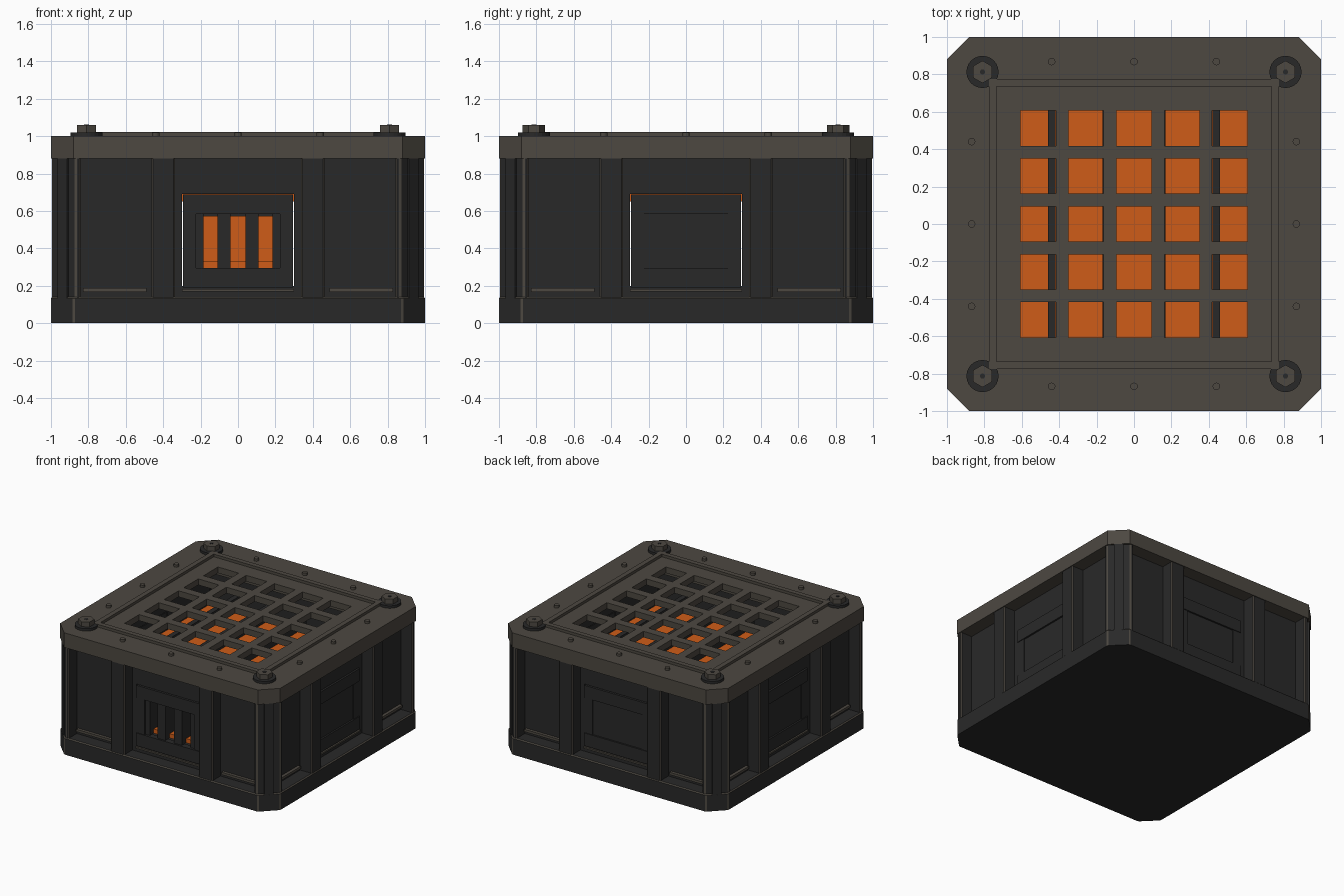
import bpy, bmesh, math
from mathutils import Matrix, Vector

if "Cube" in bpy.data.objects:
    bpy.data.objects.remove(bpy.data.objects["Cube"])


def material(name, rgb):
    m = bpy.data.materials.new(name)
    m.diffuse_color = (*rgb, 1)
    m.use_nodes = True
    m.node_tree.nodes["Principled BSDF"].inputs["Base Color"].default_value = m.diffuse_color
    return m


DARK = material("dark iron", (0.022, 0.022, 0.022))
WARM = material("warm grey steel", (0.074, 0.065, 0.053))
GLOW = material("glowing orange", (0.62, 0.108, 0.009))


def finish(name, bm, mat, worn=None):
    # worn: rule choosing the edges that get a bare steel chamfer
    bmesh.ops.recalc_face_normals(bm, faces=bm.faces)
    if worn:
        bmesh.ops.bevel(bm, geom=[e for e in bm.edges if worn(*e.verts)], offset=0.008,
                        offset_type='OFFSET', segments=1, affect='EDGES', material=1)
    me = bpy.data.meshes.new(name)
    bm.to_mesh(me)
    bm.free()
    me.materials.append(mat)
    if worn:
        me.materials.append(WARM)
    ob = bpy.data.objects.new(name, me)
    bpy.context.collection.objects.link(ob)
    return ob


def outer_upright(a, b):
    return (abs(a.co.z - b.co.z) > 0.1 and
            max(abs(a.co.x), abs(a.co.y)) > 0.99)


def add_box(bm, x0, x1, y0, y1, z0, z1, rot=Matrix()):
    mid = Vector(((x0 + x1) / 2, (y0 + y1) / 2, (z0 + z1) / 2))
    size = Matrix.Diagonal((x1 - x0, y1 - y0, z1 - z0, 1))
    bmesh.ops.create_cube(bm, size=1, matrix=rot @ Matrix.Translation(mid) @ size)


def add_prism(bm, pts, z0, z1, rot=Matrix()):
    low = [bm.verts.new(rot @ Vector((x, y, z0))) for x, y in pts]
    top = [bm.verts.new(rot @ Vector((x, y, z1))) for x, y in pts]
    bm.faces.new(low)
    bm.faces.new(top)
    for i in range(len(pts)):
        j = (i + 1) % len(pts)
        bm.faces.new((low[i], low[j], top[j], top[i]))


def turn(k, extra=0):
    return Matrix.Rotation(math.radians(90 * k + extra), 4, 'Z')


def side_boxes(name, parts, mat, sides=range(4), worn=None):
    # each part: across range, distance-outward range, height range
    bm = bmesh.new()
    for k in sides:
        for u0, u1, d0, d1, z0, z1 in parts:
            add_box(bm, u0, u1, -d1, -d0, z0, z1, turn(k))
    return finish(name, bm, mat, worn)


def mirrored(parts):
    return parts + [(-u1, -u0, *rest) for u0, u1, *rest in parts]


def octagon(h, c):
    a = h - c
    return [(a, -h), (h, -a), (h, a), (a, h), (-a, h), (-h, a), (-h, -a), (-a, -h)]


# Plinth with closed floor
bm = bmesh.new()
add_prism(bm, octagon(1, 0.12), 0, 0.14)
finish("plinth", bm, DARK, lambda a, b: max(a.co.z, b.co.z) > 0.1)

# Lid: chamfered slab, hollow below, with a 5 x 5 grid of holes
bm = bmesh.new()
add_prism(bm, octagon(1, 0.12), 0.88, 1.0)
lid = finish("lid", bm, WARM)
hollow = bmesh.new()
add_box(hollow, -0.7, 0.7, -0.7, 0.7, 0.8, 0.95)
holes = bmesh.new()
for i in range(-2, 3):
    for j in range(-2, 3):
        x, y = i * 0.256, j * 0.256
        add_box(holes, x - 0.094, x + 0.094, y - 0.094, y + 0.094, 0.9, 1.1)
bpy.context.view_layer.objects.active = lid
for name, cut in (("hollow_cutter", hollow), ("hole_cutter", holes)):
    cutter = finish(name, cut, WARM)
    cutter.hide_render = True
    mod = lid.modifiers.new(name, 'BOOLEAN')
    mod.operation, mod.solver, mod.object = 'DIFFERENCE', 'EXACT', cutter
    bpy.ops.object.modifier_apply(modifier=mod.name)
    bpy.data.objects.remove(cutter)

# Raised square frame on the lid, pinwheel joined at the corners
side_boxes("lid_frame", [(-0.735, 0.775, 0.735, 0.775, 0.99, 1.022)], WARM)

# Recessed walls around a central opening
side_boxes("walls", mirrored([(0.3, 0.88, 0.85, 0.89, 0.13, 0.89)])
           + [(-0.3, 0.3, 0.85, 0.89, 0.13, 0.2), (-0.3, 0.3, 0.85, 0.89, 0.692, 0.89)], DARK)

# Pilasters with worn edges
side_boxes("pilasters", mirrored([(0.337, 0.463, 0.87, 0.994, 0.13, 0.885)]), DARK,
           worn=outer_upright)

# Sills at the foot of the bays
side_boxes("bay_sills", mirrored([(0.49, 0.83, 0.88, 0.915, 0.168, 0.188)])
           + [(-0.3, 0.3, 0.88, 0.905, 0.17, 0.183)], WARM)

# Corner posts with a rib on each chamfer
bm = bmesh.new()
ribs = bmesh.new()
for k in range(4):
    add_prism(bm, [(0.842, 0.994), (0.868, 0.994), (0.994, 0.868), (0.994, 0.842),
                   (0.842, 0.842)], 0.13, 0.885, turn(k))
    add_box(ribs, 1.28, 1.329, -0.035, 0.035, 0.13, 0.885, turn(k, 45))
finish("corner_posts", bm, DARK, outer_upright)
finish("corner_ribs", ribs, DARK)

# Inset panels, leaving hairline gaps to the walls
frame = mirrored([(0.225, 0.295, 0.85, 0.894, 0.295, 0.585)]) + [
    (-0.295, 0.295, 0.85, 0.9, 0.19, 0.295), (-0.295, 0.295, 0.85, 0.9, 0.585, 0.687)]
side_boxes("panel_frames", frame, DARK)
side_boxes("panel_plates", [(-0.225, 0.225, 0.85, 0.886, 0.295, 0.585)], DARK, (1, 2, 3))

# Front vent: deep bars with a glowing plate behind, stepped out at its foot
side_boxes("vent_bars", mirrored([(0.04, 0.11, 0.76, 0.885, 0.295, 0.585),
                                  (0.185, 0.225, 0.76, 0.88, 0.295, 0.585)]), DARK, (0,))
side_boxes("vent_glow", [(-0.2, 0.2, 0.75, 0.77, 0.295, 0.572),
                         (-0.2, 0.2, 0.76, 0.83, 0.295, 0.33)], GLOW, (0,))

# Glowing slab inside, crossed by upright fins
bm = bmesh.new()
add_box(bm, -0.65, 0.65, -0.65, 0.65, 0.65, 0.7)
finish("glow_slab", bm, GLOW)
bm = bmesh.new()
for x in (-0.44, -0.147, 0.147, 0.44):
    add_box(bm, x - 0.021, x + 0.021, -0.65, 0.65, 0.69, 0.805)
finish("inner_fins", bm, DARK)


def add_disc(bm, x, y, r, z0, z1, sides):
    bmesh.ops.create_cone(bm, cap_ends=True, segments=sides, radius1=r, radius2=r,
                          depth=z1 - z0, matrix=Matrix.Translation((x, y, (z0 + z1) / 2)))


# Corner bolts and lid rivets
washers, heads, pins, rivets = (bmesh.new() for _ in range(4))
for sx in (-1, 1):
    for sy in (-1, 1):
        x, y = sx * 0.81, sy * 0.813
        add_disc(washers, x, y, 0.086, 0.99, 1.02, 24)
        add_disc(heads, x, y, 0.06, 1.01, 1.06, 6)
        add_disc(pins, x, y, 0.014, 1.05, 1.063, 10)
for k in range(4):
    for u in (-0.44, 0, 0.44):
        p = turn(k) @ Vector((u, -0.868, 0))
        add_disc(rivets, p.x, p.y, 0.02, 0.99, 1.02, 12)
finish("bolt_washers", washers, DARK)
finish("bolt_heads", heads, WARM)
finish("bolt_pins", pins, DARK)
finish("lid_rivets", rivets, WARM)
